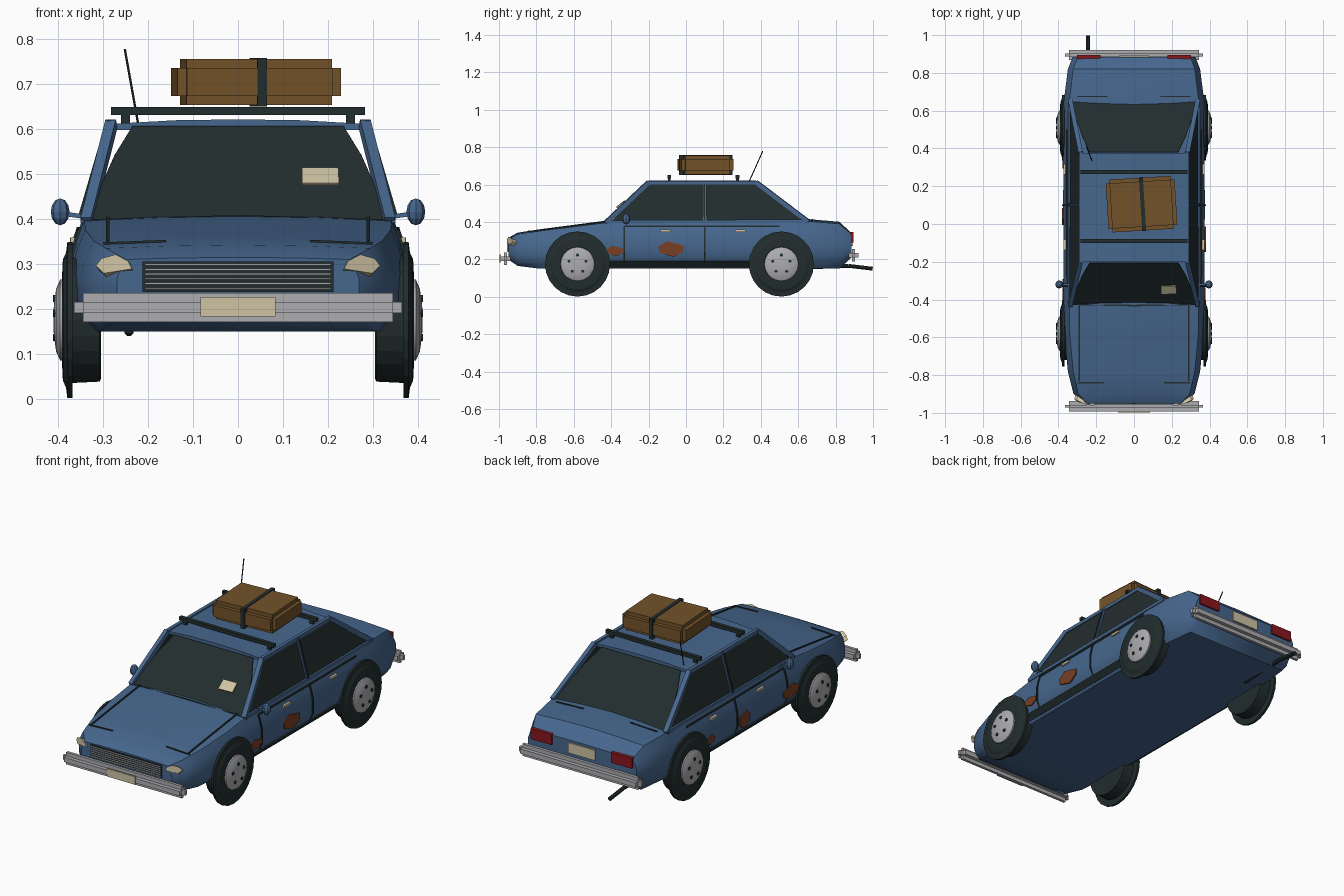
import bpy, bmesh, math
from mathutils import Vector, Matrix

if "Cube" in bpy.data.objects:
    bpy.data.objects.remove(bpy.data.objects["Cube"])


def mat(name, c):
    m = bpy.data.materials.new(name)
    m.diffuse_color = (*c, 1)
    m.use_nodes = True
    m.node_tree.nodes["Principled BSDF"].inputs["Base Color"].default_value = m.diffuse_color
    return m


BLUE = mat("blue paint", (0.062, 0.135, 0.27))
DARK = mat("dark rubber and glass", (0.016, 0.026, 0.027))
SILVER = mat("silver metal", (0.42, 0.42, 0.44))
CREAM = mat("cream", (0.62, 0.55, 0.37))
BROWN = mat("brown leather", (0.17, 0.085, 0.022))
RUST = mat("rust", (0.19, 0.05, 0.017))
RED = mat("red lamp", (0.25, 0.008, 0.012))


def finish(name, bm, m, smooth=None):
    bmesh.ops.recalc_face_normals(bm, faces=bm.faces)
    me = bpy.data.meshes.new(name)
    bm.to_mesh(me)
    bm.free()
    ob = bpy.data.objects.new(name, me)
    bpy.context.collection.objects.link(ob)
    me.materials.append(m)
    if smooth:
        bpy.ops.object.select_all(action='DESELECT')
        bpy.context.view_layer.objects.active = ob
        ob.select_set(True)
        bpy.ops.object.shade_smooth_by_angle(angle=math.radians(smooth))
    return ob


def loft(name, rings, m, smooth=None, cap=True):
    bm = bmesh.new()
    rs = [[bm.verts.new(p) for p in r] for r in rings]
    n = len(rs[0])
    for a, b in zip(rs, rs[1:]):
        for i in range(n):
            bm.faces.new((a[i], a[(i + 1) % n], b[(i + 1) % n], b[i]))
    if cap:
        bm.faces.new(rs[0])
        bm.faces.new(rs[-1])
    return finish(name, bm, m, smooth)


def box(name, c, s, m, bevel=0, rot=None):
    bm = bmesh.new()
    bmesh.ops.create_cube(bm, size=1)
    bmesh.ops.scale(bm, vec=s, verts=bm.verts)
    if bevel:
        bmesh.ops.bevel(bm, geom=bm.edges[:], offset=bevel, segments=2, affect='EDGES')
    if rot:
        bmesh.ops.rotate(bm, matrix=rot, verts=bm.verts)
    bmesh.ops.translate(bm, vec=c, verts=bm.verts)
    return finish(name, bm, m, 30 if bevel else None)


def bars(name, path, r, m, sides=4):
    """Tube of straight pieces along a path."""
    bm = bmesh.new()
    for a, b in zip(path, path[1:]):
        a, b = Vector(a), Vector(b)
        q = (b - a).to_track_quat('Z', 'Y').to_matrix().to_4x4()
        mx = Matrix.Translation((a + b) / 2) @ q @ Matrix.Rotation(math.pi / sides, 4, 'Z')
        bmesh.ops.create_cone(bm, cap_ends=True, segments=sides, radius1=r, radius2=r,
                              depth=(b - a).length, matrix=mx)
    return finish(name, bm, m)


def plate(name, pts, m, t=0.006):
    """Flat panel from an outline, thickened to both sides."""
    pts = [Vector(p) for p in pts]
    n = (pts[1] - pts[0]).cross(pts[2] - pts[0]).normalized() * t / 2
    return loft(name, [[p - n for p in pts], [p + n for p in pts]], m)


# body shell stations: y, half width, bottom, shoulder height
ST = [(-.95, .27, .20, .31), (-.90, .32, .165, .335), (-.78, .35, .15, .352),
      (-.58, .37, .15, .377), (-.42, .372, .15, .397), (.10, .375, .15, .404),
      (.65, .372, .15, .404), (.82, .35, .15, .39), (.885, .325, .21, .335)]
SEC = [(0, 0), (.88, 0), (.96, .15), (1, .32), (1, .6), (.97, .8), (.92, 1), (.5, 1.03), (0, 1.045)]


def section(y):
    for a, b in zip(ST, ST[1:]):
        if y <= b[0]:
            break
    f = (y - a[0]) / (b[0] - a[0])
    w, zb, zt = (a[i] + (b[i] - a[i]) * f for i in (1, 2, 3))
    return [(u * w, zb + v * (zt - zb)) for u, v in SEC]


def side_x(y, z):
    p = section(y)[1:7]
    for a, b in zip(p, p[1:]):
        if z <= b[1]:
            break
    return a[0] + (b[0] - a[0]) * (z - a[1]) / (b[1] - a[1])


def top_z(y, x):
    p = section(y)[6:]
    a, b = (p[0], p[1]) if x > p[1][0] else (p[1], p[2])
    return a[1] + (b[1] - a[1]) * (x - a[0]) / (b[0] - a[0])


rings = []
for s in ST:
    h = section(s[0])
    rings.append([(x, s[0], z) for x, z in h] + [(-x, s[0], z) for x, z in h[-2:0:-1]])
loft("body_shell", rings, BLUE, 35)

# roof slab, slightly crowned
loft("roof", [[(-.28, y, .598), (-.28, y, .612), (-.14, y, .62), (0, y, .622), (.14, y, .62),
               (.28, y, .612), (.28, y, .598), (0, y, .602)] for y in (-.2, .375)], BLUE, 30)

# windscreen and rear window with cut upper corners
for name, yb, yt in (("windscreen", -.425, -.205), ("rear_window", .655, .38)):
    def g(x, z, yb=yb, yt=yt):
        return (x, yb + (yt - yb) * (z - .395) / .21, z)
    plate(name, [g(-.33, .395), g(.33, .395), g(.315, .45), g(.275, .54), g(.235, .605),
                 g(-.235, .605), g(-.275, .54), g(-.315, .45)], DARK)
bars("windscreen_base_seal", [(-.33, -.425, .394), (0, -.432, .405), (.33, -.425, .394)], .006, DARK)

for sx, side in ((1, "right"), (-1, "left")):
    def P(x, y, z):
        return (sx * x, y, z)

    def on_side(y, z, o=.001):
        return P(side_x(y, z) + o, y, z)

    # side glass and pillars
    def gx(y, z):
        return P(.34 - .06 * (z - .4) / .21, y, z)
    plate(side + "_side_glass", [gx(-.40, .4), gx(-.21, .605), gx(.375, .605), gx(.63, .4)], DARK)
    bars(side + "_front_pillar", [P(.337, -.43, .395), P(.282, -.2, .612)], .017, BLUE)
    bars(side + "_rear_pillar", [P(.337, .655, .4), P(.282, .375, .612)], .017, BLUE)
    bars(side + "_middle_pillar", [P(.342, .1, .4), P(.284, .1, .612)], .012, BLUE)
    bars(side + "_roof_rail", [P(.281, -.21, .61), P(.281, .38, .61)], .013, BLUE)
    bars(side + "_window_sill", [P(.342, -.43, .4), P(.342, .65, .405)], .012, BLUE)
    bars(side + "_pillar_seam", [P(.352, .1, .41), P(.295, .1, .605)], .004, DARK)

    # door seams, sill strip, handles
    for y in (-.33, .1):
        bars(side + "_door_seam", [on_side(y, z) for z in (.17, .23, .3, .35, .378)], .006, DARK)
    bars(side + "_belt_seam", [on_side(y, .378) for y in (-.33, .1, .5)], .006, DARK)
    plate(side + "_sill_strip", [on_side(-.44, .16, .004), on_side(.38, .16, .004),
                                 on_side(.38, .19, .004), on_side(-.44, .19, .004)], DARK, .009)
    for y in (-.11, .29):
        box(side + "_door_handle", on_side(y, .353, .005), (.012, .055, .012), CREAM)

    # bonnet and boot seams
    bars(side + "_bonnet_seam", [P(.29, y, top_z(y, .29) + .002) for y in (-.42, -.58, -.78, -.83)], .005, DARK)
    bars(side + "_bonnet_front_seam", [P(x, -.84, top_z(-.84, x) + .001) for x in (.16, .3)], .005, DARK)
    bars(side + "_boot_seam", [P(x, .675, top_z(.675, x) + .001) for x in (.14, .3)], .005, DARK)

    # rust patches
    spots = ((-.08, .255, .068, .042), (-.38, .245, .045, .028)) if sx > 0 else \
            ((.04, .25, .045, .045), (-.36, .25, .068, .036), (.33, .25, .035, .025))
    for y, z, a, b in spots:
        out = [(-1, .3), (-.35, 1), (.3, .75), (1, .45), (.95, -.35), (.2, -1), (-.9, -.45)]
        plate(side + "_rust_patch", [P(side_x(y, z) + .002, y + a * u, z + b * v) for u, v in out], RUST, .008)

    # headlamp wrapped on the corner, tail lamp
    plate(side + "_headlamp", [P(.232, -.945, .283), P(.295, -.928, .273), P(.312, -.914, .29),
                               P(.300, -.92, .306), P(.268, -.936, .315), P(.24, -.945, .30)], CREAM, .03)
    box(side + "_tail_lamp", P(.24, .882, .317), (.125, .025, .056), RED)

    # door mirror
    bm = bmesh.new()
    bmesh.ops.create_uvsphere(bm, u_segments=8, v_segments=6, radius=1)
    bmesh.ops.scale(bm, vec=(.021, .022, .03), verts=bm.verts)
    bmesh.ops.translate(bm, vec=P(.396, -.32, .416), verts=bm.verts)
    finish(side + "_mirror", bm, BLUE)
    bars(side + "_mirror_arm", [P(.34, -.32, .405), P(.39, -.32, .412)], .007, BLUE)

    # wheels: turned tyre with wide outer lip, domed hub, wheel nuts
    for wy, end in ((-.58, "front"), (.51, "rear")):
        def turned(name, prof, m, n, smooth=None):
            loft(name, [[P(x, wy + r * math.cos(k * math.tau / n), .175 + r * math.sin(k * math.tau / n))
                         for k in range(n)] for x, r in prof], m, smooth)
        turned(f"{side}_{end}_tyre", [(.305, .13), (.308, .137), (.368, .14), (.368, .174), (.38, .174),
                                      (.383, .15), (.39, .135), (.392, .095), (.386, .085)], DARK, 24)
        turned(f"{side}_{end}_hub", [(.38, .092), (.396, .09), (.405, .07), (.41, .035), (.411, .012)],
               SILVER, 20, 30)
        for k in range(5):
            a = k * math.tau / 5 + math.pi / 2
            y, z = wy + .048 * math.cos(a), .175 + .048 * math.sin(a)
            bars("wheel_nut", [P(.40, y, z), P(.412, y, z)], .009, DARK, 6)

# bumpers and number plates
for name, y, z in (("front", -.965, .203), ("rear", .895, .222)):
    box(name + "_bumper", (0, y, z), (.73, .055, .065), SILVER, .02)
box("front_plate", (0, -.993, .205), (.168, .008, .043), CREAM)
box("rear_plate", (0, .886, .30), (.16, .012, .055), CREAM)

# grille with horizontal slats
box("grille", (0, -.948, .272), (.425, .012, .068), DARK)
for i in range(6):
    box("grille_slat", (0, -.955, .246 + i * .0105), (.415, .006, .004), SILVER)

# roof rack, suitcase and strap
for y in (-.09, .275):
    box("rack_bar", (0, y, .641), (.565, .02, .018), DARK)
    for x in (-.25, .25):
        box("rack_foot", (x, y, .624), (.02, .015, .025), DARK)
R = Matrix.Rotation(math.radians(3.5), 3, 'Z')
box("suitcase", (.04, .105, .705), (.365, .28, .102), BROWN, .02, R)
box("suitcase_strap", (.045, .105, .705), (.021, .286, .108), DARK, 0, R)

# aerial, exhaust, paper on the windscreen, wipers
bars("aerial", [(-.222, .335, .61), (-.252, .41, .778)], .0028, DARK, 6)
bars("exhaust_pipe", [(-.243, .6, .155), (-.243, .87, .165), (-.243, .998, .15)], .011, DARK, 8)
plate("paper_slip", [(.142, -.372, .478), (.225, -.368, .478), (.223, -.325, .513), (.143, -.328, .513)], CREAM)
